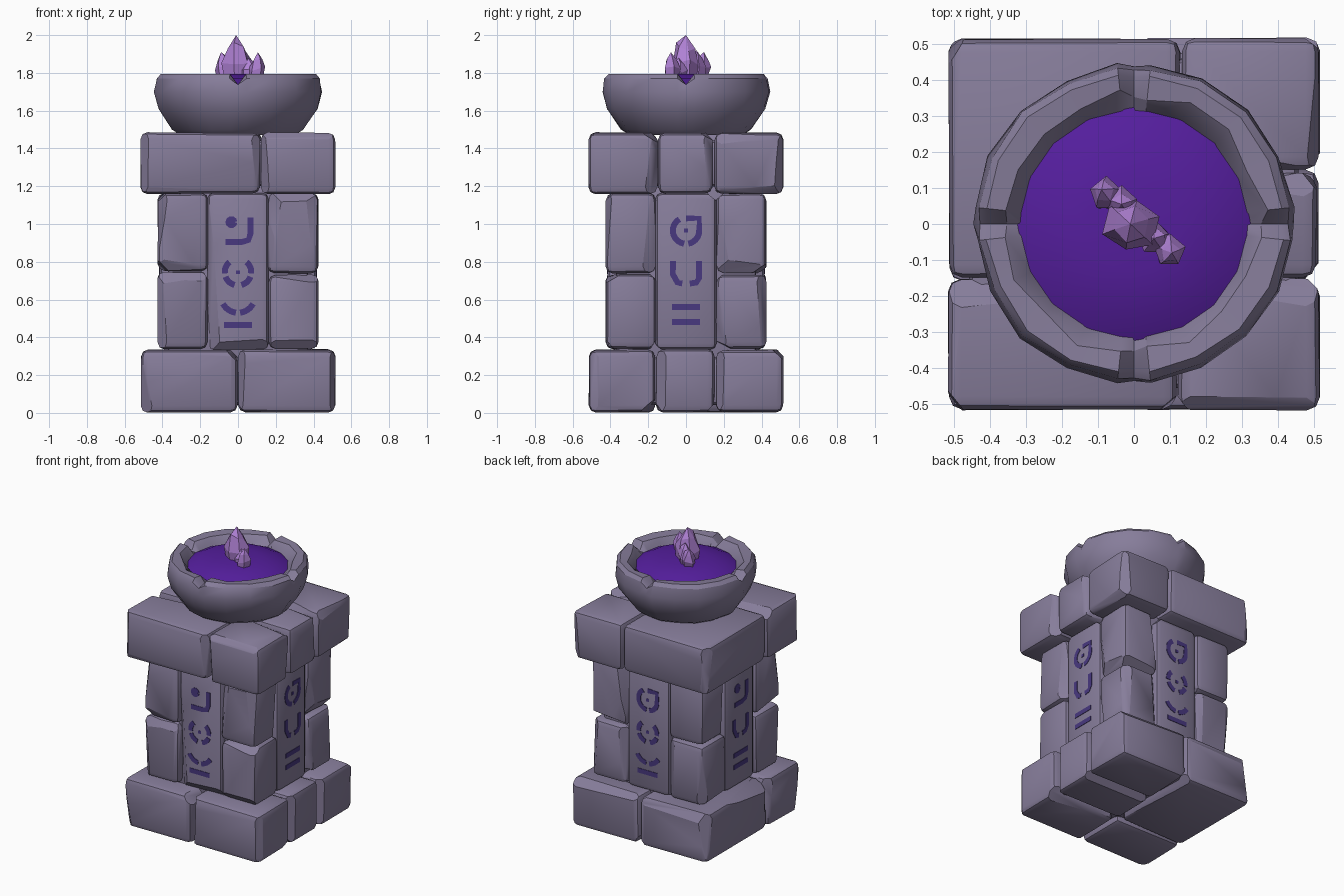
import bpy, bmesh, math, random
from mathutils import Vector, Matrix

random.seed(7)
if "Cube" in bpy.data.objects:
    bpy.data.objects.remove(bpy.data.objects["Cube"])


def material(name, rgb):
    m = bpy.data.materials.new(name)
    m.use_nodes = True
    m.diffuse_color = (*rgb, 1)
    m.node_tree.nodes["Principled BSDF"].inputs["Base Color"].default_value = (*rgb, 1)
    return m


STONE = material("violet grey stone", (0.24, 0.205, 0.325))
RUNE = material("indigo rune", (0.065, 0.04, 0.215))
LIQUID = material("deep purple liquid", (0.09, 0.013, 0.34))
CRYSTAL = material("lilac crystal", (0.43, 0.22, 0.66))


def finish(name, bm, mat, smooth=None):
    bmesh.ops.recalc_face_normals(bm, faces=bm.faces)
    me = bpy.data.meshes.new(name)
    bm.to_mesh(me)
    bm.free()
    me.materials.append(mat)
    ob = bpy.data.objects.new(name, me)
    bpy.context.collection.objects.link(ob)
    if smooth:
        bpy.ops.object.select_all(action="DESELECT")
        ob.select_set(True)
        bpy.context.view_layer.objects.active = ob
        bpy.ops.object.shade_smooth_by_angle(angle=math.radians(smooth))
    return ob


def block(name, lo, hi, chamfer=0.036, rough=0.007, hews=5):
    """Hewn stone: chamfered box with a few edges struck off at odd angles."""
    lo, hi = Vector(lo), Vector(hi)
    bm = bmesh.new()
    bmesh.ops.create_cube(bm, size=1)
    mid, size = (lo + hi) / 2, hi - lo
    for v in bm.verts:
        for i in range(3):
            v.co[i] = mid[i] + v.co[i] * (size[i] - random.uniform(0, 2 * rough))
    bmesh.ops.bevel(bm, geom=bm.edges[:], offset=chamfer, segments=2,
                    profile=0.5, affect="EDGES")
    for _ in range(hews):
        signs = [random.choice((-1, 1)) for _ in range(3)]
        along = random.randrange(3)
        normal = Vector([s * random.uniform(0.5, 1) for s in signs])
        normal[along] = random.uniform(-0.12, 0.12)
        normal.normalize()
        edge = Vector([mid[i] + signs[i] * size[i] / 2 for i in range(3)])
        edge[along] = mid[along]
        geom = bm.verts[:] + bm.edges[:] + bm.faces[:]
        bmesh.ops.bisect_plane(bm, geom=geom, plane_co=edge - normal * random.uniform(0.025, 0.038),
                               plane_no=normal, clear_outer=True)
        bmesh.ops.holes_fill(bm, edges=[e for e in bm.edges if e.is_boundary])
    return finish(name, bm, STONE, 28)


# Base course, resting on the ground
E = 0.517
base = {"front_left": (0, E, -E, -0.16), "front_right": (-E, 0, -E, -0.16),
        "middle_left": (0, E - 0.005, -0.16, 0.155), "back_left": (0, E, 0.155, E),
        "back_right": (-E, 0, -0.16, E)}
# Cap course, with staggered joints
cap = {"front_left": (0.12, E, -E, -0.15), "front_right": (-E, 0.12, -E, -0.15),
       "middle_left": (0.13, E - 0.01, -0.15, 0.145), "back_left": (0.13, E, 0.145, E),
       "back_right": (-E, 0.13, -0.15, E)}
for course, plan, z0, z1 in (("base", base, 0, 0.338), ("cap", cap, 1.157, 1.487)):
    for part, (x0, x1, y0, y1) in plan.items():
        block(f"{course}_stone_{part}", (x0, y0, z0), (x1, y1, z1))
    block(f"{course}_core", (-0.46, -0.46, z0 + 0.04), (0.46, 0.46, z1 - 0.04), hews=0)

# Solid core behind the shaft joints
block("shaft_core", (-0.37, -0.37, 0.1), (0.37, 0.37, 1.4), 0.02, 0, 0)

# Corner stones of the shaft, two high
for sx in (-1, 1):
    for sy in (-1, 1):
        split = 0.745 + random.uniform(-0.012, 0.012)
        for tier, z0, z1 in (("lower", 0.335, split), ("upper", split, 1.165)):
            xs, ys = sorted((sx * 0.157, sx * 0.428)), sorted((sy * 0.157, sy * 0.428))
            side = ("front" if sy < 0 else "back") + ("_left" if sx > 0 else "_right")
            block(f"{tier}_corner_stone_{side}", (xs[0], ys[0], z0), (xs[1], ys[1], z1))


# Rune strokes, drawn in panel coordinates (across, up)
def arc(cx, cz, r, a0, a1, n=9):
    angles = [math.radians(a0 + (a1 - a0) * i / n) for i in range(n + 1)]
    return [(cx + r * math.cos(a), cz + r * math.sin(a)) for a in angles]


def bar(z):
    return [(-0.075, z), (0.075, z)]


def dot(z):
    return [(-0.01, z), (0.01, z)]


def bar_arc(z):
    return [bar(z - 0.055), arc(0, z + 0.1, 0.09, 208, 263), arc(0, z + 0.1, 0.09, 277, 332)]


def two_bars(z):
    return [bar(z - 0.04), bar(z + 0.04)]


def broken_ring(z):
    return [arc(0, z, 0.07, a, a + 55) for a in (130, 200, 285, 355)] + [dot(z)]


def cup(z):
    return [[(-0.07, z + 0.06), (-0.07, z - 0.01), (-0.045, z - 0.055), (-0.02, z - 0.06)],
            [(0.02, z - 0.06), (0.055, z - 0.055), (0.07, z - 0.03), (0.07, z + 0.06)]]


def dotted_spiral(z):
    return [arc(0, z, 0.07, 120, 262), arc(0, z, 0.07, 280, 360) + [(0.07, z + 0.065), (0.0, z + 0.065)],
            dot(z)]


def hook(z):
    return [[(0.065, z + 0.07), (0.065, z - 0.02), (0.055, z - 0.05), (0.02, z - 0.06), (-0.065, z - 0.06)],
            arc(-0.035, z + 0.045, 0.016, 0, 360, 10)]


def stroke(bm, pts, depth, thick=0.006):
    """Flat ribbon plate following a 2D path on the panel face."""
    width = 0.02 if len(pts) == 2 and pts[1][0] < 0.05 else 0.032
    rings = []
    for i, p in enumerate(pts):
        a, b = Vector(pts[max(i - 1, 0)]), Vector(pts[min(i + 1, len(pts) - 1)])
        t = (b - a).normalized()
        n = Vector((-t.y, t.x)) * width / 2
        rings.append([bm.verts.new((p[0] + s * n.x, -depth - d, p[1] + s * n.y))
                      for s, d in ((1, 0), (1, thick), (-1, thick), (-1, 0))])
    for r, q in zip(rings, rings[1:]):
        for k in range(4):
            bm.faces.new((r[k], r[(k + 1) % 4], q[(k + 1) % 4], q[k]))
    bm.faces.new(rings[0])
    bm.faces.new(rings[-1])


# Central panel on each side with its column of three runes
panels = {"front": (0, bar_arc, broken_ring, hook), "left": (90, two_bars, cup, dotted_spiral),
          "back": (180, bar_arc, broken_ring, dotted_spiral), "right": (270, two_bars, cup, hook)}
for side, (turn, *glyphs) in panels.items():
    spin = Matrix.Rotation(math.radians(turn), 4, "Z")
    panel = block(f"{side}_panel", (-0.162, -0.415, 0.335), (0.162, -0.2, 1.165), 0.034, 0, 2)
    bm = bmesh.new()
    for glyph, z in zip(glyphs, (0.52, 0.745, 0.965)):
        for pts in glyph(z):
            stroke(bm, pts, 0.412)
    runes = finish(f"{side}_runes", bm, RUNE)
    for ob in (panel, runes):
        ob.data.transform(spin)

# Bowl: faceted lathe, rim cut by four V notches
profile = [(0.30, 1.47), (0.345, 1.5), (0.42, 1.61), (0.445, 1.7), (0.435, 1.77),
           (0.415, 1.793), (0.36, 1.788), (0.312, 1.735), (0.29, 1.65)]
bm = bmesh.new()
columns = []
for quarter in range(4):
    for step in (0, 6, 25, 45, 65, 84):
        a = math.radians(quarter * 90 + step)
        wobble = random.uniform(-0.008, 0.004)
        col = []
        for i, (r, z) in enumerate(profile):
            if step == 0 and 4 <= i <= 6:
                z, r = 1.738, r - 0.008
            elif i < 6:
                r += wobble + random.uniform(-0.006, 0.003)
            elif i == 6:
                r += random.uniform(-0.02, 0.015)
            col.append(bm.verts.new((r * math.cos(a), r * math.sin(a), z)))
        columns.append(col)
for c, d in zip(columns, columns[1:] + columns[:1]):
    for i in range(len(profile) - 1):
        bm.faces.new((c[i], d[i], d[i + 1], c[i + 1]))
bm.faces.new([c[0] for c in columns])
finish("bowl", bm, STONE, 28)


def ring_skin(bm, rings):
    for r, q in zip(rings, rings[1:]):
        for i in range(len(r)):
            j = (i + 1) % len(r)
            bm.faces.new((r[i], r[j], q[j], q[i]))


# Domed pool of liquid
bm = bmesh.new()
rings = [[bm.verts.new((r * math.cos(i * math.tau / 16), r * math.sin(i * math.tau / 16), z))
          for i in range(16)] for r, z in ((0.325, 1.735), (0.25, 1.772), (0.13, 1.793))]
ring_skin(bm, rings)
bm.faces.new(rings[-1])
finish("liquid_pool", bm, LIQUID, 30)


# Crystal cluster: stout shards with uneven shoulders
def shard(name, x, y, r, top, lean=(0, 0), sides=6):
    bm = bmesh.new()
    levels = []
    for f, k in ((0, 0.85), (0.36, 1.0), (0.72, 0.62)):
        ring = []
        for i in range(sides):
            a = i * math.tau / sides + 0.3
            rr = r * k * random.uniform(0.85, 1.1)
            z = 1.77 + (top - 1.77) * (f + (random.uniform(-0.12, 0.12) if f else 0))
            ring.append(bm.verts.new((x + lean[0] * f + rr * math.cos(a), y + lean[1] * f + rr * math.sin(a), z)))
        levels.append(ring)
    ring_skin(bm, levels)
    tip = bm.verts.new((x + lean[0], y + lean[1], top))
    for i in range(sides):
        bm.faces.new((levels[-1][i], levels[-1][(i + 1) % sides], tip))
    bm.faces.new(levels[0])
    finish(name, bm, CRYSTAL)


shard("crystal_main", -0.005, -0.005, 0.08, 2.0, (-0.005, 0.005))
shard("crystal_back", -0.07, 0.075, 0.047, 1.91, (-0.02, 0.02), 5)
shard("crystal_back_inner", -0.035, 0.055, 0.05, 1.92, (0.0, 0.0), 5)
shard("crystal_front", 0.095, -0.075, 0.047, 1.91, (0.01, -0.005), 5)
shard("crystal_front_inner", 0.055, -0.04, 0.05, 1.88, (0.0, 0.0), 5)
